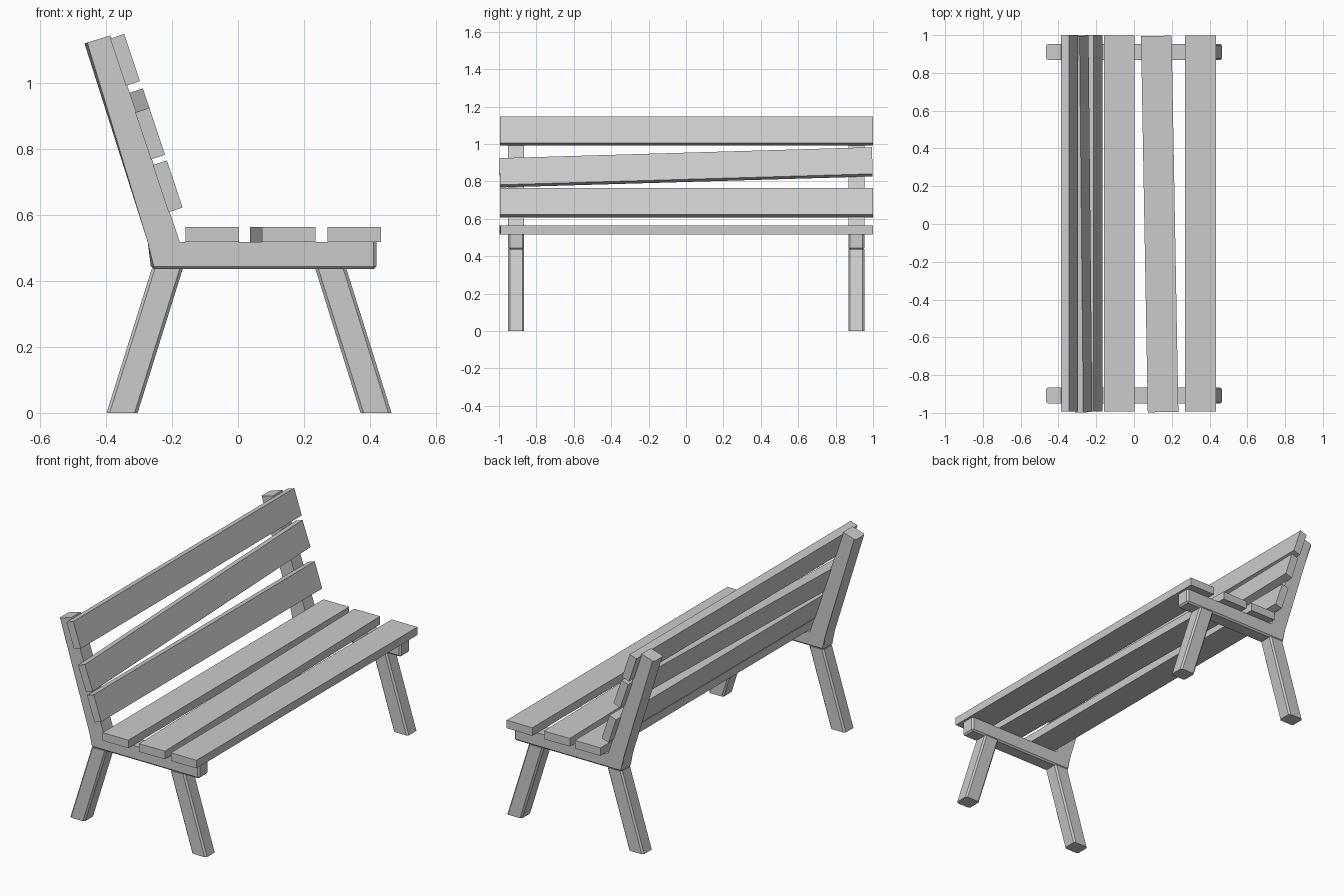
import bpy, bmesh
from mathutils import Matrix, Vector

if "Cube" in bpy.data.objects:
    bpy.data.objects.remove(bpy.data.objects["Cube"])

BEVEL = 0.009
HALF_WIDTH = 0.043
SIDES = (("left", 0.911), ("right", -0.908))


def finish(name, bm):
    bmesh.ops.recalc_face_normals(bm, faces=bm.faces)
    mesh = bpy.data.meshes.new(name)
    bm.to_mesh(mesh)
    bm.free()
    obj = bpy.data.objects.new(name, mesh)
    bpy.context.collection.objects.link(obj)
    return obj


def extruded(name, profile, y, bevel_sides, bevel_corners=()):
    """Extrude an x-z profile along y, chamfering chosen outline and corner edges."""
    bm = bmesh.new()
    rings = [[bm.verts.new((x, y + s * HALF_WIDTH, z)) for x, z in profile] for s in (-1, 1)]
    n = len(profile)
    for ring in rings:
        bm.faces.new(ring)
    for i in range(n):
        j = (i + 1) % n
        bm.faces.new((rings[0][i], rings[0][j], rings[1][j], rings[1][i]))
    edges = [bm.edges.get((r[i], r[(i + 1) % n])) for r in rings for i in bevel_sides]
    edges += [bm.edges.get((rings[0][i], rings[1][i])) for i in bevel_corners]
    bmesh.ops.bevel(bm, geom=edges, offset=BEVEL, segments=1, profile=0.5, affect='EDGES')
    return finish(name, bm)


def slat(name, centre, size, rot_y=0.0, rot_x=0.0, rot_z=0.0):
    bm = bmesh.new()
    bmesh.ops.create_cube(bm, size=1.0, matrix=Matrix.Diagonal((*size, 1)))
    obj = finish(name, bm)
    obj.matrix_world = (Matrix.Translation(Vector(centre)) @ Matrix.Rotation(rot_y, 4, 'Y')
                        @ Matrix.Rotation(rot_x, 4, 'X') @ Matrix.Rotation(rot_z, 4, 'Z'))
    return obj


# Side frames (seat rail and leaning back post in one piece) and splayed legs
frame = [(-0.264, 0.435), (0.419, 0.435), (0.419, 0.517), (-0.176, 0.517),
         (-0.386, 1.143), (-0.465, 1.119), (-0.264, 0.517)]
rear_leg = [(-0.398, 0), (-0.304, 0), (-0.167, 0.437), (-0.261, 0.437)]
front_leg = [(0.371, 0), (0.465, 0), (0.328, 0.437), (0.234, 0.437)]
for side, y in SIDES:
    extruded(f"{side}_frame", frame, y, (0, 1, 5, 6), (0, 1))
    extruded(f"{side}_rear_leg", rear_leg, y, (1, 3))
    extruded(f"{side}_front_leg", front_leg, y, (1, 3))

# Seat slats, the middle one slightly askew
for i, (x, y, turn) in enumerate(((-0.078, 0.003, 0), (0.136, 0, 0.018), (0.352, 0.003, 0))):
    slat(f"seat_slat_{i + 1}", (x, y, 0.540), (0.162, 1.992, 0.046), rot_z=turn)

# Backrest slats, leaning with the posts, the middle one tilted
LEAN = -0.3225
for i, (x, z, tilt) in enumerate(((-0.213, 0.686, 0), (-0.276, 0.875, 0.031), (-0.342, 1.069, 0))):
    slat(f"back_slat_{i + 1}", (x, 0.003 if not tilt else 0, z), (0.045, 1.993, 0.150),
         rot_y=LEAN, rot_x=tilt)
